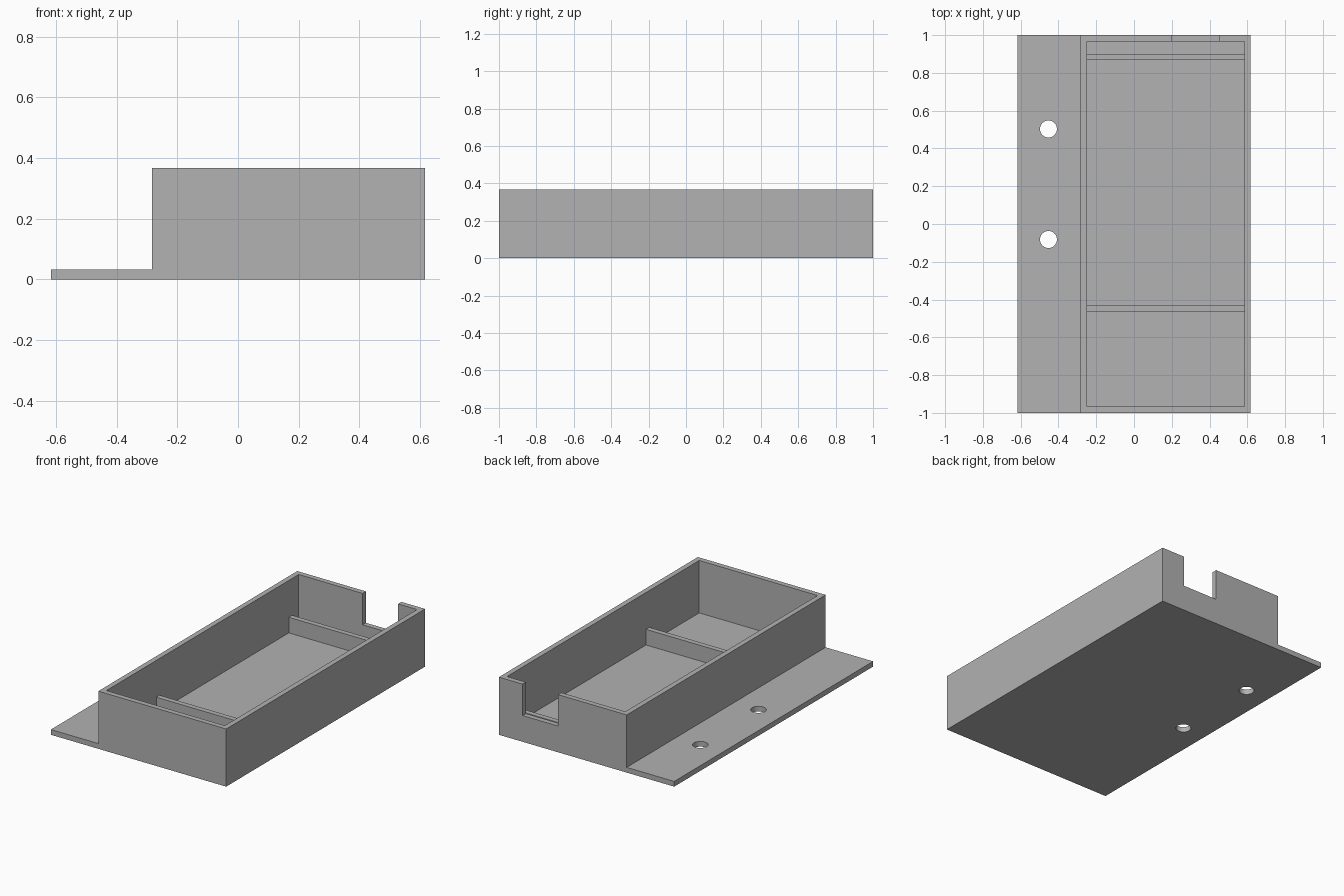
import bpy
import bmesh

cube = bpy.data.objects.get("Cube")
if cube:
    bpy.data.objects.remove(cube, do_unlink=True)

# Main dimensions
WALL = 0.0333
HEIGHT = 0.367
X_EDGE, X_STEP = 0.617, -0.283
IN_L, IN_R = X_STEP + WALL, X_EDGE - WALL

grey = bpy.data.materials.new("grey plastic")
grey.use_nodes = True
colour = (0.445, 0.445, 0.445, 1)
grey.diffuse_color = colour
grey.node_tree.nodes["Principled BSDF"].inputs["Base Color"].default_value = colour


def finish(name, bm):
    bmesh.ops.recalc_face_normals(bm, faces=bm.faces)
    mesh = bpy.data.meshes.new(name)
    bm.to_mesh(mesh)
    bm.free()
    mesh.materials.append(grey)
    obj = bpy.data.objects.new(name, mesh)
    bpy.context.collection.objects.link(obj)
    return obj


def prism(name, outline, y0, y1):
    """Extrude an x-z outline along y."""
    bm = bmesh.new()
    face = bm.faces.new([bm.verts.new((x, y0, z)) for x, z in outline])
    new = bmesh.ops.extrude_face_region(bm, geom=[face])["geom"]
    verts = [v for v in new if isinstance(v, bmesh.types.BMVert)]
    bmesh.ops.translate(bm, vec=(0, y1 - y0, 0), verts=verts)
    return finish(name, bm)


def box(name, x0, x1, y0, y1, z0, z1):
    return prism(name, [(x0, z0), (x1, z0), (x1, z1), (x0, z1)], y0, y1)


def cylinder(name, x, y, radius, depth):
    bm = bmesh.new()
    bmesh.ops.create_cone(bm, cap_ends=True, segments=32, radius1=radius,
                          radius2=radius, depth=depth)
    bmesh.ops.translate(bm, vec=(x, y, 0), verts=bm.verts)
    return finish(name, bm)


def cut(target, cutter):
    cutter.hide_render = True
    mod = target.modifiers.new("cut", "BOOLEAN")
    mod.operation = "DIFFERENCE"
    mod.solver = "EXACT"
    mod.object = cutter
    bpy.context.view_layer.objects.active = target
    bpy.ops.object.modifier_apply(modifier=mod.name)
    bpy.data.objects.remove(cutter, do_unlink=True)


# Tray body with its side mounting flange
tray = prism("tray_with_flange", [
    (-X_EDGE, 0), (X_EDGE, 0), (X_EDGE, HEIGHT),
    (X_STEP, HEIGHT), (X_STEP, WALL), (-X_EDGE, WALL)], -1, 1)

# Open cavity, cable notch in the back wall, screw holes in the flange
cut(tray, box("cavity_cutter", IN_L, IN_R, -1 + WALL, 1 - WALL, WALL, 0.5))
cut(tray, box("notch_cutter", 0.2, 0.45, 0.95, 1.1, 0.167, 0.5))
for y in (0.503, -0.082):
    cut(tray, cylinder("hole_cutter", -0.453, y, 0.045, 0.3))

# Low cross ribs on the tray floor
for name, y in (("back_rib", 0.867), ("front_rib", -0.465)):
    box(name, IN_L, IN_R, y, y + WALL, WALL, 0.133)

# Smooth hole walls, sharp edges elsewhere
bpy.ops.object.select_all(action="DESELECT")
tray.select_set(True)
bpy.context.view_layer.objects.active = tray
bpy.ops.object.shade_smooth_by_angle()
